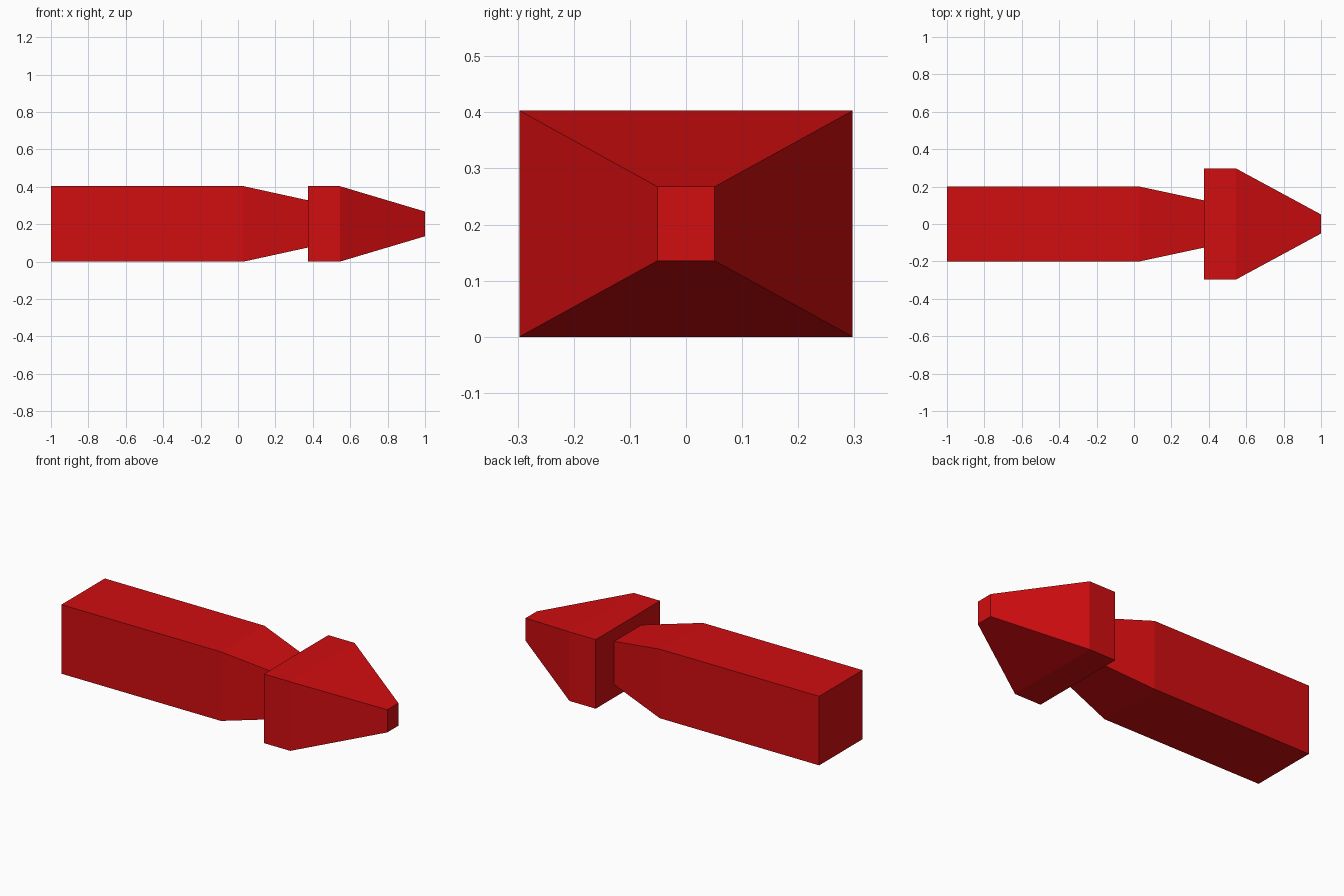
import bpy, bmesh

if "Cube" in bpy.data.objects:
    bpy.data.objects.remove(bpy.data.objects["Cube"])

red = bpy.data.materials.new("red")
red.diffuse_color = (0.64, 0.004, 0.005, 1)
red.use_nodes = True
red.node_tree.nodes["Principled BSDF"].inputs["Base Color"].default_value = red.diffuse_color
MID_Z = 0.2015  # height of the long axis


def loft_x(name, sections):
    """Join rectangular sections (x, half width, half height) along x."""
    bm = bmesh.new()
    rings = [[bm.verts.new((x, sy * w, MID_Z + sz * h))
              for sy, sz in ((-1, -1), (1, -1), (1, 1), (-1, 1))]
             for x, w, h in sections]
    for a, b in zip(rings, rings[1:]):
        for i in range(4):
            j = (i + 1) % 4
            bm.faces.new((a[i], a[j], b[j], b[i]))
    bm.faces.new(rings[0])
    bm.faces.new(rings[-1])
    bmesh.ops.recalc_face_normals(bm, faces=bm.faces)
    mesh = bpy.data.meshes.new(name)
    bm.to_mesh(mesh)
    bm.free()
    mesh.materials.append(red)
    obj = bpy.data.objects.new(name, mesh)
    bpy.context.collection.objects.link(obj)
    return obj


# Square shaft, tapering to a neck that is set slightly into the head
loft_x("arrow_shaft", [(-1, 0.2, 0.2015), (0.03, 0.2, 0.2015), (0.38, 0.125, 0.125)])

# Wide head, a short block then a taper to a blunt tip
loft_x("arrow_head", [(0.375, 0.297, 0.2015), (0.545, 0.297, 0.2015), (1, 0.051, 0.066)])
